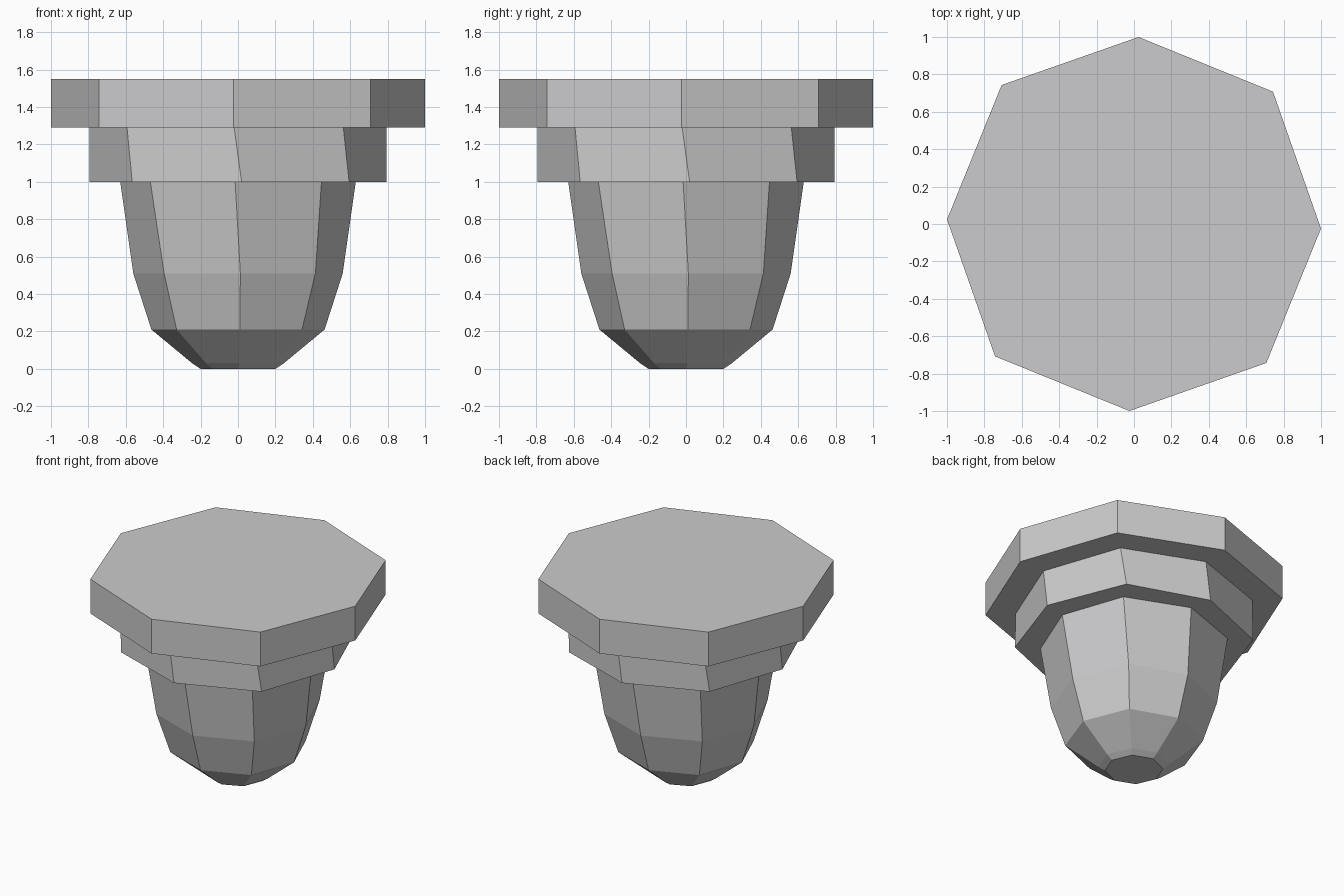
import bpy
from math import cos, sin, radians

cube = bpy.data.objects.get("Cube")
if cube:
    bpy.data.objects.remove(cube, do_unlink=True)

grey = bpy.data.materials.new("stone_grey")
colour = (0.6, 0.6, 0.61, 1)
grey.diffuse_color = colour
grey.use_nodes = True
grey.node_tree.nodes["Principled BSDF"].inputs["Base Color"].default_value = colour

SIDES = 8


def ring(z, axis_radius, corner_radius, twist):
    """Eight points whose radius alternates, turned by a few degrees."""
    points = []
    for i in range(SIDES):
        r = corner_radius if i % 2 else axis_radius
        a = radians(360 / SIDES * i + twist)
        points.append((r * cos(a), r * sin(a), z))
    return points


def loft(name, rings, cap_top):
    """Join stacked rings, bottom to top, into one faceted solid."""
    verts = [p for r in rings for p in ring(*r)]
    faces = [tuple(reversed(range(SIDES)))]
    for level in range(len(rings) - 1):
        low, high = level * SIDES, (level + 1) * SIDES
        for i in range(SIDES):
            j = (i + 1) % SIDES
            faces.append((low + i, low + j, high + j, high + i))
    if cap_top:
        faces.append(tuple(range(len(verts) - SIDES, len(verts))))
    mesh = bpy.data.meshes.new(name)
    mesh.from_pydata(verts, [], faces)
    mesh.materials.append(grey)
    obj = bpy.data.objects.new(name, mesh)
    bpy.context.collection.objects.link(obj)


# Tapered body with a blunt rounded foot
loft("tapered_body", [
    (0.0, 0.20, 0.20, 1.0),
    (0.03, 0.245, 0.245, 1.0),
    (0.21, 0.463, 0.474, 1.2),
    (0.51, 0.56, 0.572, 1.3),
    (1.0, 0.63, 0.647, -1.4),
], False)

# Slightly twisted middle tier
loft("middle_tier", [(1.0, 0.795, 0.82, 1.4), (1.29, 0.795, 0.818, -1.5)], False)

# Wide flat top slab
loft("top_slab", [(1.29, 1.0, 1.026, -1.4), (1.55, 1.0, 1.026, -1.4)], True)
